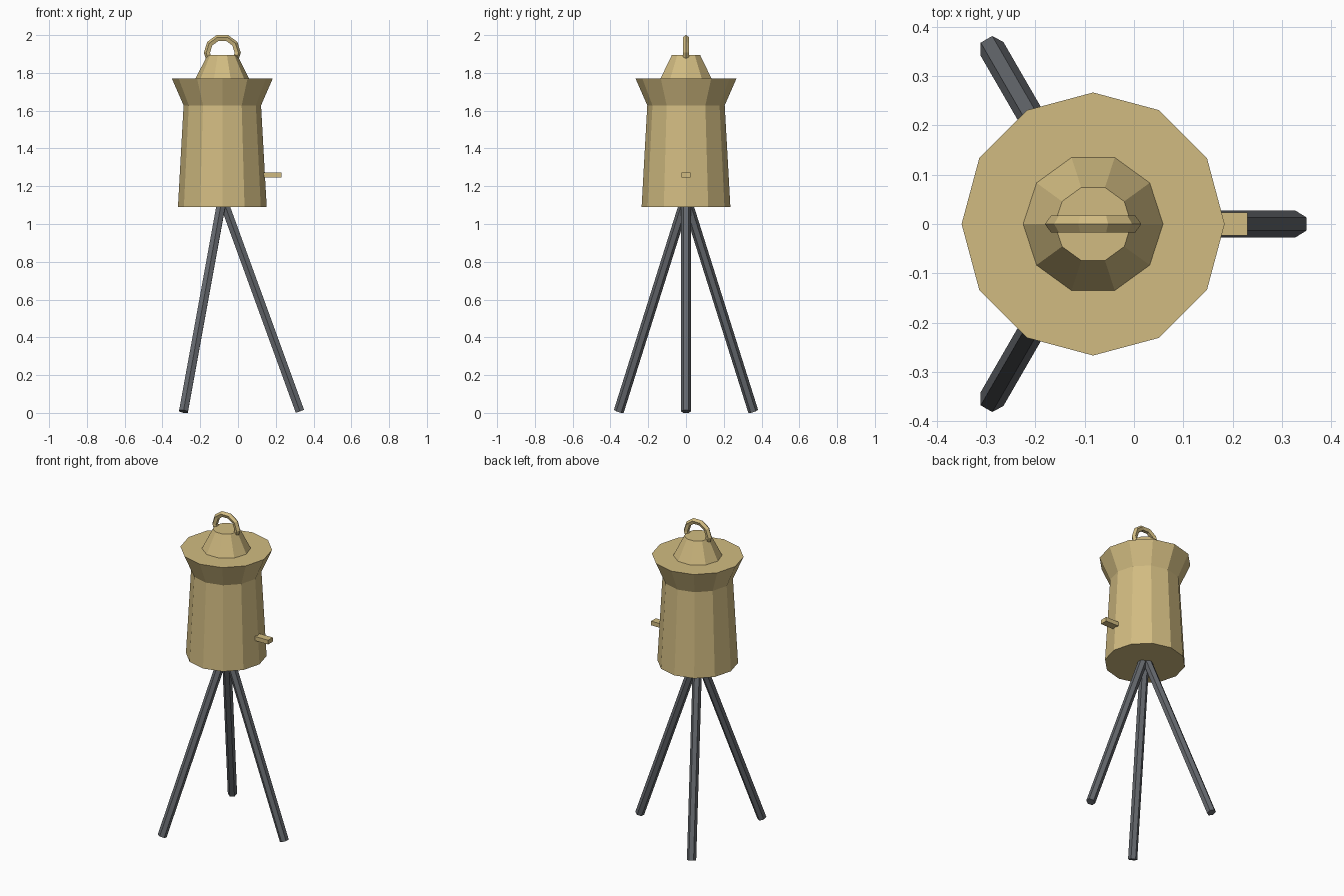
import bpy
from math import sin, cos, tan, pi, radians
from mathutils import Matrix

if "Cube" in bpy.data.objects:
    bpy.data.objects.remove(bpy.data.objects["Cube"])

CX = -0.083  # axis of the body and tripod


def material(name, rgb):
    m = bpy.data.materials.new(name)
    m.diffuse_color = (*rgb, 1)
    m.use_nodes = True
    m.node_tree.nodes["Principled BSDF"].inputs["Base Color"].default_value = m.diffuse_color
    return m


brass = material("brass", (0.64, 0.50, 0.22))
steel = material("dark_steel", (0.13, 0.14, 0.155))


def lathe(name, profile, sides, mat, phase=0.0):
    """Closed solid of revolution from (radius, z) points."""
    verts, faces = [], []
    for r, z in profile:
        for i in range(sides):
            a = phase + 2 * pi * i / sides
            verts.append((r * cos(a), r * sin(a), z))
    for k in range(len(profile) - 1):
        for i in range(sides):
            j = (i + 1) % sides
            faces.append((k * sides + i, k * sides + j,
                          (k + 1) * sides + j, (k + 1) * sides + i))
    faces.append(tuple(reversed(range(sides))))
    top = (len(profile) - 1) * sides
    faces.append(tuple(range(top, top + sides)))
    mesh = bpy.data.meshes.new(name)
    mesh.from_pydata(verts, [], faces)
    mesh.materials.append(mat)
    ob = bpy.data.objects.new(name, mesh)
    bpy.context.collection.objects.link(ob)
    ob.location.x = CX
    return ob


# tapered can with flared rim
lathe("can_body", [(0.235, 1.09), (0.205, 1.628), (0.267, 1.77)], 12, brass)

# conical lid
lathe("lid", [(0.142, 1.77), (0.078, 1.896)], 10, brass)

# ring handle, lower half sunk in the lid
bpy.ops.mesh.primitive_torus_add(
    major_radius=0.080, minor_radius=0.018, major_segments=10, minor_segments=5,
    location=(CX, 0, 1.907), rotation=(pi / 2, 0, 0))
handle = bpy.context.object
handle.name = "ring_handle"
handle.data.materials.append(brass)

# small spout block on the right side
bpy.ops.mesh.primitive_cube_add(size=1, location=(0.165, 0, 1.26))
spout = bpy.context.object
spout.name = "spout"
spout.scale = (0.13, 0.047, 0.027)
spout.data.materials.append(brass)

# three splayed hexagonal legs meeting just inside the can
tilt = radians(20)
foot_r, foot_z = 0.411, 0.008
length = foot_r / sin(tilt)
for n in range(3):
    leg = lathe(f"leg_{n + 1}", [(0.027, 0), (0.027, length)], 6, steel, pi / 6)
    leg.matrix_world = (Matrix.Translation((CX, 0, 0))
                        @ Matrix.Rotation(2 * pi * n / 3, 4, 'Z')
                        @ Matrix.Translation((foot_r, 0, foot_z))
                        @ Matrix.Rotation(-tilt, 4, 'Y'))
